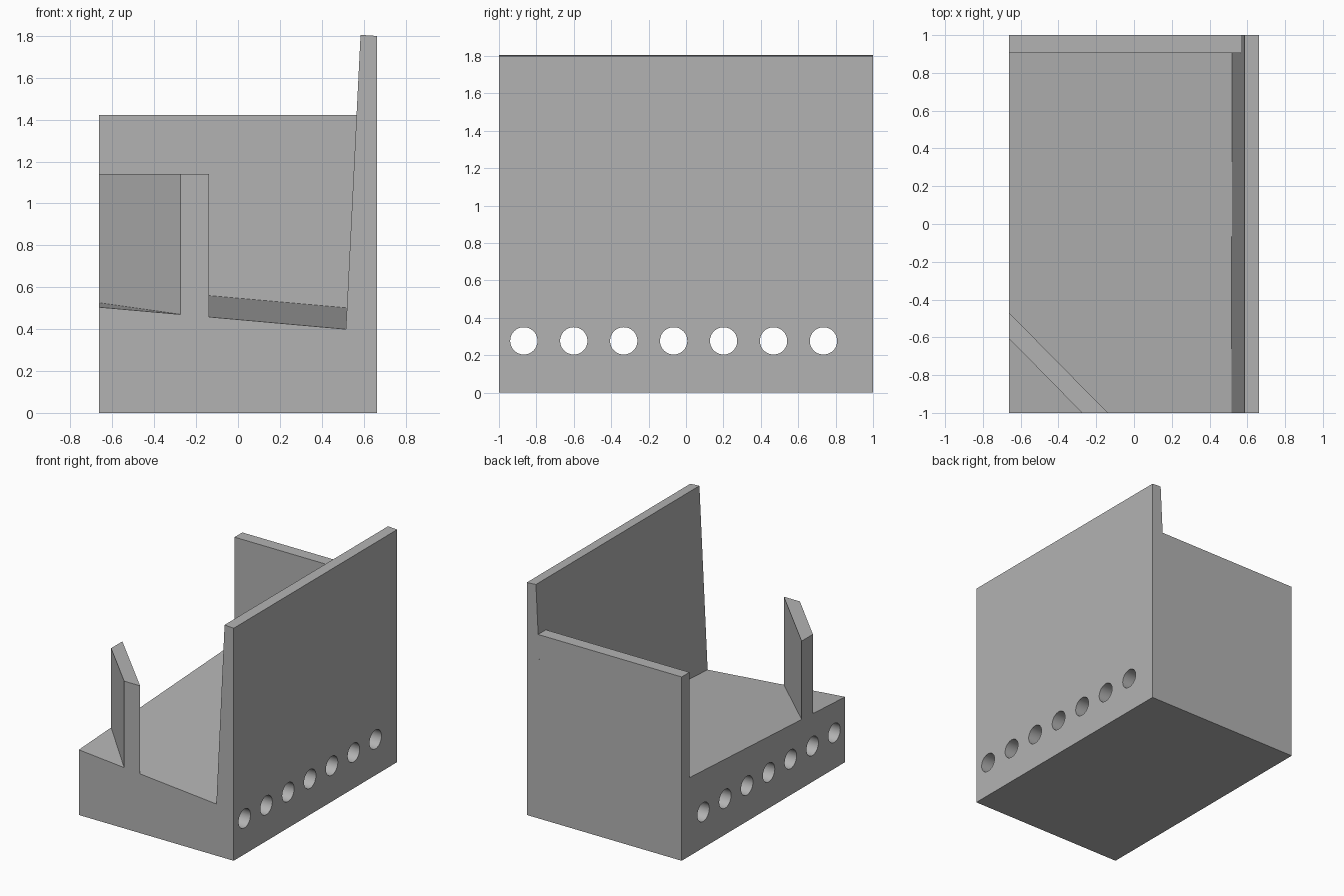
import bpy
import bmesh
import math
from mathutils import Matrix, Vector

cube = bpy.data.objects.get("Cube")
if cube:
    bpy.data.objects.remove(cube, do_unlink=True)

W, L = 0.663, 1.0                # half width and half length
BACK_IN = 0.905                  # inner face of the back wall

grey = bpy.data.materials.new("plain_grey")
grey.use_nodes = True
colour = (0.45, 0.45, 0.45, 1)
grey.diffuse_color = colour
grey.node_tree.nodes["Principled BSDF"].inputs["Base Color"].default_value = colour


def floor_z(x, y):
    """Floor that falls towards the front and the tall wall."""
    return 0.4 + 0.089 * (0.515 - x) + 0.0535 * (y + L)


def lean_x(z):
    """Sloping inner face of the tall wall."""
    return 0.515 + 0.05 * (z - 0.4)


def finish(name, bm):
    bmesh.ops.recalc_face_normals(bm, faces=bm.faces)
    mesh = bpy.data.meshes.new(name)
    bm.to_mesh(mesh)
    bm.free()
    mesh.materials.append(grey)
    obj = bpy.data.objects.new(name, mesh)
    bpy.context.collection.objects.link(obj)
    return obj


def loft(name, bottom, top):
    """Closed solid between two matching rings of points."""
    bm = bmesh.new()
    low = [bm.verts.new(p) for p in bottom]
    high = [bm.verts.new(p) for p in top]
    bm.faces.new(low)
    bm.faces.new(high)
    n = len(low)
    for i in range(n):
        j = (i + 1) % n
        bm.faces.new((low[i], low[j], high[j], high[i]))
    return finish(name, bm)


def on_floor(points):
    return [(x, y, floor_z(x, y)) for x, y in points]


# Base block with sloping top
corners = [(-W, -L), (W, -L), (W, L), (-W, L)]
base = loft("base", [(x, y, 0) for x, y in corners], on_floor(corners))

# Row of holes right through the base
bm = bmesh.new()
for i in range(7):
    place = Matrix.Translation(Vector((0, -0.867 + 0.267 * i, 0.277)))
    bmesh.ops.create_cone(bm, cap_ends=True, segments=48, radius1=0.073,
                          radius2=0.073, depth=2,
                          matrix=place @ Matrix.Rotation(math.pi / 2, 4, "Y"))
cutter = finish("hole_cutter", bm)
cutter.hide_render = True
cut = base.modifiers.new("holes", "BOOLEAN")
cut.operation = "DIFFERENCE"
cut.solver = "EXACT"
cut.object = cutter
bpy.context.view_layer.objects.active = base
base.select_set(True)
bpy.ops.object.modifier_apply(modifier=cut.name)
bpy.data.objects.remove(cutter, do_unlink=True)
bpy.ops.object.shade_smooth_by_angle(angle=math.radians(30))

# Tall side wall, tapering upwards
front_x, back_x = lean_x(0.4), lean_x(0.507)
top_x, top_in, top_out = lean_x(1.805), 1.805, 1.8
loft("tall_side_wall",
     on_floor([(front_x, -L), (W, -L), (W, L), (back_x, L)]),
     [(top_x, -L, top_in), (W, -L, top_out), (W, L, top_out), (top_x, L, top_in)])

# Back wall, meeting the sloping face
back_top = 1.423
end = lean_x(back_top)
loft("back_wall",
     on_floor([(-W, BACK_IN), (back_x, BACK_IN), (back_x, L), (-W, L)]),
     [(-W, BACK_IN, back_top), (end, BACK_IN, back_top), (end, L, back_top), (-W, L, back_top)])

# Diagonal plate across the front corner
plate = [(-W, -0.605), (-0.275, -L), (-0.138, -L), (-W, -0.468)]
loft("corner_plate", on_floor(plate), [(x, y, 1.14) for x, y in plate])
